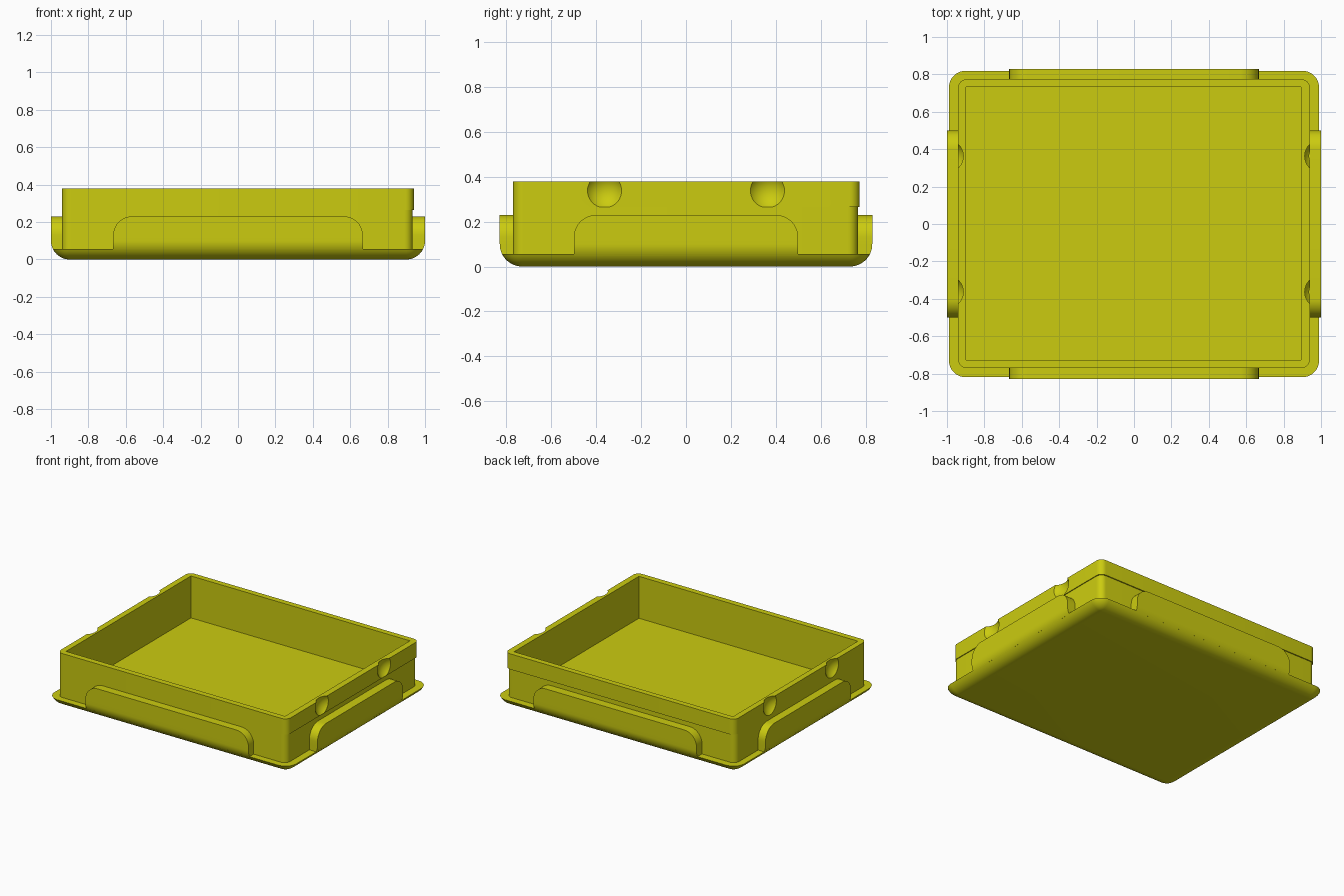
import bpy, bmesh, math
from mathutils import Matrix

default = bpy.data.objects.get("Cube")
if default:
    bpy.data.objects.remove(default, do_unlink=True)

yellow = bpy.data.materials.new("yellow plastic")
yellow.use_nodes = True
colour = (0.6, 0.6, 0.005, 1)
yellow.diffuse_color = colour
yellow.node_tree.nodes["Principled BSDF"].inputs["Base Color"].default_value = colour

HALF_X, HALF_Y, FILLET = 1.0, 0.83, 0.1
FLANGE_Z, GRIP_TOP = 0.055, 0.23


def rect(x0, x1, y0, y1, z, r=0, steps=8):
    """Ring of points around a rectangle, with rounded corners if r > 0."""
    ring = []
    corners = [(x1, y1, -1, -1), (x0, y1, 1, -1), (x0, y0, 1, 1), (x1, y0, -1, 1)]
    for i, (x, y, sx, sy) in enumerate(corners):
        if r == 0:
            ring.append((x, y, z))
            continue
        for k in range(steps + 1):
            a = (i + k / steps) * math.pi / 2
            ring.append((x + sx * r + r * math.cos(a), y + sy * r + r * math.sin(a), z))
    return ring


def finish(obj):
    bpy.ops.object.select_all(action="DESELECT")
    obj.select_set(True)
    bpy.context.view_layer.objects.active = obj
    for mod in list(obj.modifiers):
        bpy.ops.object.modifier_apply(modifier=mod.name)
    bpy.ops.object.shade_smooth_by_angle(angle=math.radians(30))


def make_object(name, bm):
    bmesh.ops.recalc_face_normals(bm, faces=bm.faces)
    mesh = bpy.data.meshes.new(name)
    bm.to_mesh(mesh)
    bm.free()
    mesh.materials.append(yellow)
    obj = bpy.data.objects.new(name, mesh)
    bpy.context.collection.objects.link(obj)
    return obj


def loft(name, rings, turn=0):
    """Closed solid through a stack of rings."""
    bm = bmesh.new()
    rows = [[bm.verts.new(p) for p in ring] for ring in rings]
    for low, high in zip(rows, rows[1:]):
        for i in range(len(low)):
            j = (i + 1) % len(low)
            bm.faces.new((low[i], low[j], high[j], high[i]))
    bm.faces.new(rows[0])
    bm.faces.new(rows[-1])
    bmesh.ops.transform(bm, matrix=Matrix.Rotation(turn, 4, "Z"), verts=bm.verts)
    return make_object(name, bm)


def fillet_inset(z):
    """How far the rounded lower edge is set in at height z."""
    if z >= FILLET:
        return 0
    return FILLET - math.sqrt(FILLET ** 2 - (FILLET - z) ** 2)


# Base plate with rounded underside
rings = []
end = math.acos((FILLET - FLANGE_Z) / FILLET)
for k in range(11):
    z = FILLET * (1 - math.cos(end * k / 10))
    d = fillet_inset(z)
    x, y = HALF_X - d, HALF_Y - d
    rings.append(rect(-x, x, -y, y, z, max(FILLET - d, 0.001)))
finish(loft("base_plate", rings))

# Tray body: the rim overhangs slightly on two sides
body = loft("tray_body", [
    rect(-0.94, 0.934, -0.77, 0.766, 0.04, 0.045),
    rect(-0.94, 0.934, -0.77, 0.766, 0.265, 0.045),
    rect(-0.94, 0.94, -0.77, 0.774, 0.265, 0.045),
    rect(-0.94, 0.94, -0.77, 0.774, 0.38, 0.045),
])

# Cutters for the cavity and the finger dimples
cutters = [loft("cavity_cutter", [rect(-0.897, 0.894, -0.727, 0.732, z) for z in (0.07, 0.5)])]
for sx in (-1, 1):
    for sy in (-1, 1):
        bm = bmesh.new()
        bmesh.ops.create_uvsphere(bm, u_segments=48, v_segments=24, radius=0.097)
        bmesh.ops.translate(bm, vec=(sx * 1.0, sy * 0.363, 0.338), verts=bm.verts)
        cutters.append(make_object("dimple_cutter", bm))
for cutter in cutters:
    cutter.hide_render = True
    mod = body.modifiers.new("cut", "BOOLEAN")
    mod.operation = "DIFFERENCE"
    mod.solver = "EXACT"
    mod.object = cutter
finish(body)
for cutter in cutters:
    bpy.data.objects.remove(cutter, do_unlink=True)


# Arched grips on the four sides
def grip(name, half_width, reach, inner, turn):
    arc = 0.1
    heights = [FLANGE_Z - 0.005 + 0.01 * k for k in range(6)]
    heights += [GRIP_TOP - arc + arc * math.sin(k * math.pi / 20) for k in range(11)]
    rings = []
    for z in heights:
        rise = max(0, z - (GRIP_TOP - arc))
        w = half_width - arc + math.sqrt(max(0, arc ** 2 - rise ** 2))
        rings.append(rect(-w, w, -reach + fillet_inset(z), -inner, z))
    finish(loft(name, rings, turn))


grip("front_grip", 0.667, HALF_Y, 0.75, 0)
grip("back_grip", 0.667, HALF_Y, 0.75, math.pi)
grip("left_grip", 0.5, HALF_X, 0.92, math.pi / 2)
grip("right_grip", 0.5, HALF_X, 0.92, -math.pi / 2)
